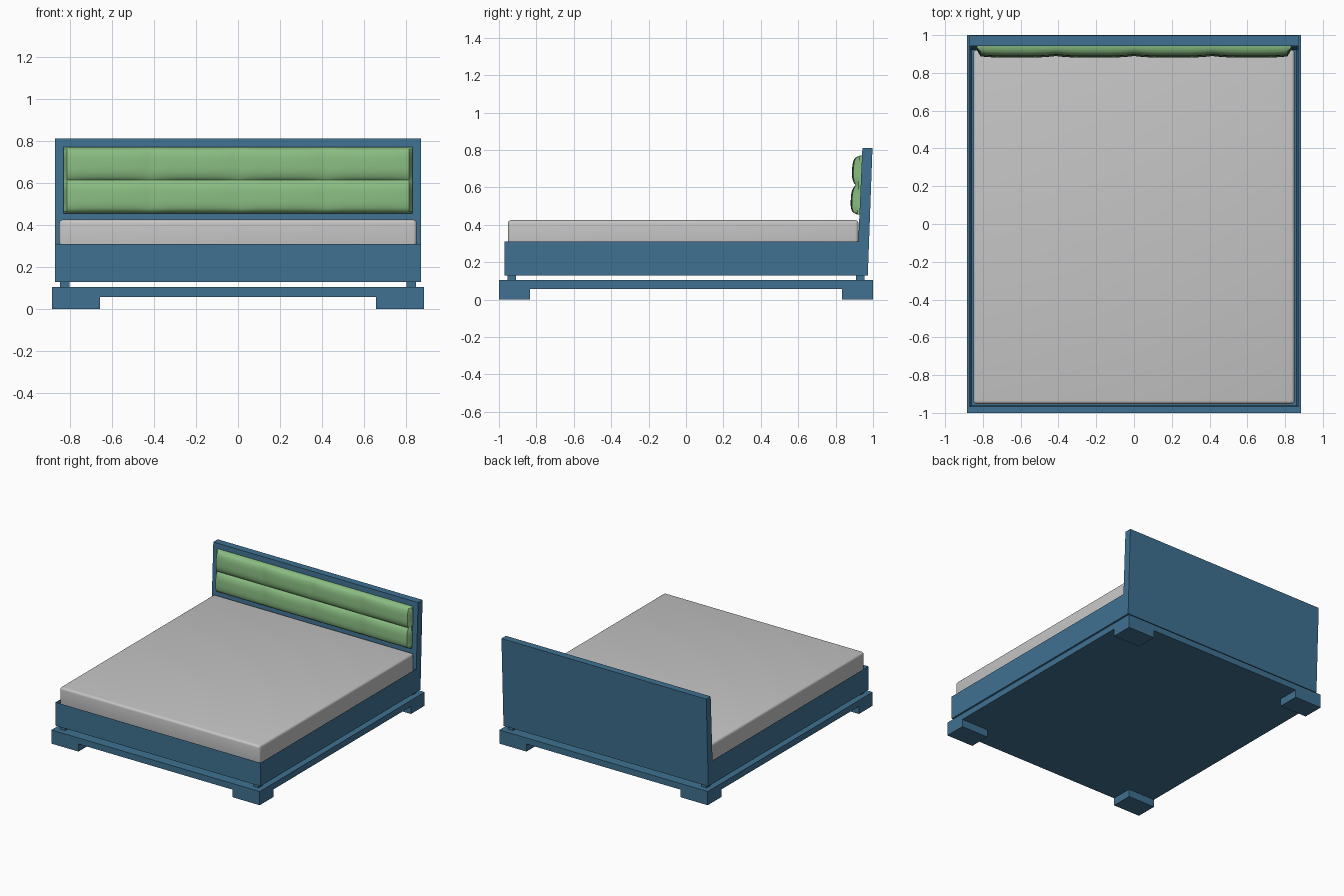
import bpy, bmesh
from mathutils import Vector

if "Cube" in bpy.data.objects:
    bpy.data.objects.remove(bpy.data.objects["Cube"], do_unlink=True)


def material(name, colour):
    m = bpy.data.materials.new(name)
    m.use_nodes = True
    m.diffuse_color = (*colour, 1)
    bsdf = m.node_tree.nodes["Principled BSDF"]
    bsdf.inputs["Base Color"].default_value = (*colour, 1)
    bsdf.inputs["Roughness"].default_value = 0.7
    return m


BLUE = material("blue wood", (0.05, 0.165, 0.285))
GREEN = material("green fabric", (0.25, 0.50, 0.22))
GREY = material("grey mattress", (0.56, 0.56, 0.56))


def finish(name, bm, mat, smooth=False):
    bmesh.ops.recalc_face_normals(bm, faces=bm.faces[:])
    mesh = bpy.data.meshes.new(name)
    bm.to_mesh(mesh)
    bm.free()
    mesh.materials.append(mat)
    ob = bpy.data.objects.new(name, mesh)
    bpy.context.scene.collection.objects.link(ob)
    if smooth:
        bpy.ops.object.select_all(action="DESELECT")
        ob.select_set(True)
        bpy.context.view_layer.objects.active = ob
        bpy.ops.object.shade_smooth_by_angle()
    return ob


def box_mesh(lo, hi):
    bm = bmesh.new()
    bmesh.ops.create_cube(bm, size=1)
    lo, hi = Vector(lo), Vector(hi)
    for v in bm.verts:
        v.co = (lo + hi) / 2 + v.co * (hi - lo)
    return bm


# Plinth, with a foot and a short post at every corner
finish("plinth", box_mesh((-0.885, -1, 0.058), (0.885, 1, 0.105)), BLUE)
for side, sx in (("left", 1), ("right", -1)):
    for end, sy in (("front", -1), ("back", 1)):
        for part, near, far, z0, z1 in (
                ("foot", (0.655, 0.835), (0.885, 1), 0, 0.058),
                ("post", (0.80, 0.91), (0.845, 0.955), 0.105, 0.13)):
            xs = sorted((sx * near[0], sx * far[0]))
            ys = sorted((sy * near[1], sy * far[1]))
            finish(f"{end}_{side}_{part}",
                   box_mesh((xs[0], ys[0], z0), (xs[1], ys[1], z1)), BLUE)

# Bed frame with a shallow recess that holds the mattress
bm = box_mesh((-0.87, -0.97, 0.13), (0.87, 0.945, 0.31))
bm.normal_update()
top = [f for f in bm.faces if f.normal.z > 0.9]
bmesh.ops.inset_region(bm, faces=top, thickness=0.014)
for v in top[0].verts:
    v.co.z -= 0.04
finish("bed_frame", bm, BLUE)

# Mattress with soft edges
bm = box_mesh((-0.85, -0.953, 0.272), (0.85, 0.922, 0.425))
bmesh.ops.bevel(bm, geom=bm.edges[:], offset=0.018, segments=4,
                profile=0.5, affect="EDGES")
finish("mattress", bm, GREY, True)

# Leaning headboard, a side profile extruded across the bed
bm = bmesh.new()
profile = [(0.925, 0.13), (0.972, 0.13), (0.997, 0.81), (0.943, 0.81), (0.921, 0.31)]
face = bm.faces.new([bm.verts.new((-0.87, y, z)) for y, z in profile])
ext = bmesh.ops.extrude_face_region(bm, geom=[face])
for v in ext["geom"]:
    if isinstance(v, bmesh.types.BMVert):
        v.co.x = 0.87
finish("headboard", bm, BLUE)


# Tufted headboard cushion: two rows of four puffed panels
def lean(z):
    return 0.921 + 0.044 * (z - 0.31)


def puff(t, count):
    return 1 - abs(2 * ((t * count) % 1) - 1) ** 3


def edge_round(distance, radius=0.02):
    k = 1 - min(distance / radius, 1)
    return (1 - k * k) ** 0.5


bm = bmesh.new()
bmesh.ops.create_grid(bm, x_segments=96, y_segments=40, size=0.5)
for v in bm.verts:
    u, w = v.co.x + 0.5, v.co.y + 0.5
    x, z = (u - 0.5) * 1.66, 0.455 + w * 0.315
    rim = min(0.83 - abs(x), z - 0.455, 0.77 - z)
    depth = 0.026 + 0.015 * puff(w, 2) + 0.009 * puff(u, 4) * puff(w, 2) ** 0.5
    depth = 0.012 + (depth - 0.012) * edge_round(max(rim, 0))
    v.co = (x, lean(z) - depth, z)
rim_edges = [e for e in bm.edges if e.is_boundary]
ext = bmesh.ops.extrude_edge_only(bm, edges=rim_edges)
for v in ext["geom"]:
    if isinstance(v, bmesh.types.BMVert):
        v.co.y = lean(v.co.z) + 0.005
bmesh.ops.holes_fill(bm, edges=[e for e in bm.edges if e.is_boundary], sides=0)
finish("headboard_cushion", bm, GREEN, True)
